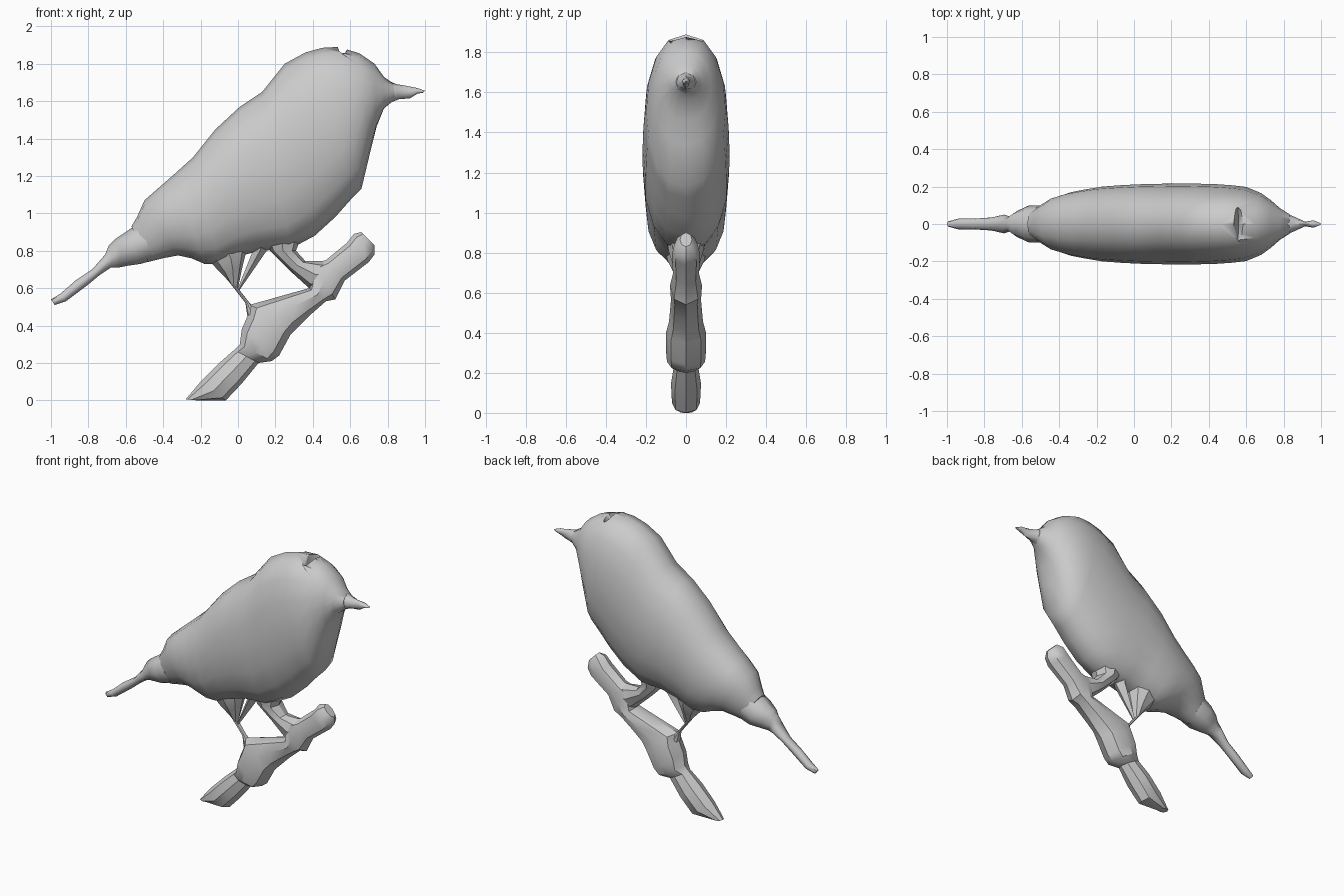
import bpy
import bmesh
import math
from mathutils import Vector

default = bpy.data.objects.get("Cube")
if default:
    bpy.data.objects.remove(default, do_unlink=True)

SIDES = 16

clay = bpy.data.materials.new("clay grey")
clay.use_nodes = True
grey = (0.6, 0.6, 0.6, 1)
clay.diffuse_color = grey
clay.node_tree.nodes["Principled BSDF"].inputs["Base Color"].default_value = grey


def section(upper, lower, half_width, sides):
    """Boxy oval ring between an upper and a lower outline point."""
    upper = Vector((upper[0], 0, upper[1]))
    lower = Vector((lower[0], 0, lower[1]))
    middle, reach = (upper + lower) / 2, (upper - lower) / 2
    ring = []
    for i in range(sides):
        angle = math.tau * i / sides
        s = math.sin(angle)
        bulge = math.copysign(abs(s) ** 0.85, s)
        ring.append(middle + reach * math.cos(angle) + Vector((0, half_width * bulge, 0)))
    return ring


def loft(name, stations, sides=SIDES, sharp=50):
    """Skin a row of sections, each given as upper point, lower point, half width."""
    bm = bmesh.new()
    rings = [[bm.verts.new(p) for p in section(u, l, w, sides)] for u, l, w in stations]
    for a, b in zip(rings, rings[1:]):
        for i in range(sides):
            j = (i + 1) % sides
            bm.faces.new((a[i], a[j], b[j], b[i]))
    bm.faces.new(rings[0])
    bm.faces.new(rings[-1])
    bmesh.ops.recalc_face_normals(bm, faces=bm.faces)
    mesh = bpy.data.meshes.new(name)
    bm.to_mesh(mesh)
    bm.free()
    obj = bpy.data.objects.new(name, mesh)
    bpy.context.collection.objects.link(obj)
    mesh.materials.append(clay)
    bpy.ops.object.select_all(action='DESELECT')
    obj.select_set(True)
    bpy.context.view_layer.objects.active = obj
    bpy.ops.object.shade_smooth_by_angle(angle=math.radians(sharp))
    return obj


# Thin tail, overlapping the rump
loft("tail", [
    ((-1, .54), (-.98, .51), .015),
    ((-.95, .57), (-.92, .53), .03),
    ((-.87, .64), (-.8, .62), .03),
    ((-.78, .7), (-.74, .67), .035),
    ((-.71, .78), (-.68, .71), .05),
    ((-.69, .83), (-.64, .71), .04),
    ((-.66, .86), (-.59, .72), .07),
    ((-.6, .9), (-.52, .73), .1),
    ((-.53, .95), (-.45, .75), .1),
], sides=8)

# Body and head, from rump to the base of the beak
body = loft("body", [
    ((-.57, .93), (-.48, .74), .08),
    ((-.54, .98), (-.4, .76), .11),
    ((-.5, 1.07), (-.32, .775), .145),
    ((-.42, 1.14), (-.25, .76), .17),
    ((-.34, 1.21), (-.18, .73), .185),
    ((-.24, 1.3), (-.1, .73), .2),
    ((-.12, 1.45), (0, .77), .208),
    ((.01, 1.57), (.12, .8), .214),
    ((.13, 1.65), (.28, .81), .216),
    ((.25, 1.8), (.41, .88), .216),
    ((.36, 1.86), (.52, .98), .213),
    ((.45, 1.885), (.6, 1.07), .207),
    ((.54, 1.89), (.66, 1.13), .198),
    ((.65, 1.855), (.71, 1.34), .165),
    ((.73, 1.8), (.74, 1.46), .125),
    ((.78, 1.73), (.78, 1.56), .085),
    ((.83, 1.695), (.84, 1.61), .05),
])

# Small crease cut across the crown
crease = loft("crown_crease_cutter", [
    ((.535, 1.95), (.535, 1.88), .1),
    ((.552, 1.95), (.558, 1.8), .1),
    ((.585, 1.95), (.585, 1.88), .1),
], sides=8)
cut = body.modifiers.new("crown crease", 'BOOLEAN')
cut.operation = 'DIFFERENCE'
cut.solver = 'EXACT'
cut.object = crease
crease.hide_render = True
crease.hide_viewport = True

# Beak with a slightly swollen tip
loft("beak", [
    ((.8, 1.71), (.81, 1.59), .06),
    ((.85, 1.69), (.86, 1.61), .04),
    ((.91, 1.68), (.92, 1.615), .012),
    ((.96, 1.67), (.96, 1.64), .02),
    ((1, 1.655), (.99, 1.645), .005),
], sides=8)

# Rear thigh tapering into a thin leg that grips the branch
loft("rear_leg", [
    ((-.2, .8), (.06, .87), .11),
    ((-.12, .71), (.045, .8), .09),
    ((-.08, .67), (.025, .72), .06),
    ((-.045, .63), (0, .6), .02),
    ((.04, .52), (.055, .53), .015),
    ((.05, .45), (.1, .48), .03),
], sides=8, sharp=30)

# Flat wedge of feathers between the legs
loft("middle_leg", [
    ((.06, .86), (.19, .86), .06),
    ((.08, .8), (.16, .81), .05),
    ((-.005, .59), (.005, .585), .01),
], sides=4, sharp=30)

# Front leg joining the belly to the branch
loft("front_leg", [
    ((.13, .88), (.34, .88), .1),
    ((.17, .8), (.31, .8), .085),
    ((.27, .7), (.36, .745), .06),
    ((.38, .6), (.45, .745), .07),
    ((.44, .6), (.5, .74), .06),
], sides=8, sharp=30)

# Knotty branch, from its cut foot to the rounded top
loft("branch", [
    ((-.28, .005), (-.22, 0), .03),
    ((-.2, .1), (-.065, 0), .07),
    ((-.1, .2), (.02, .09), .075),
    ((-.02, .27), (.11, .2), .06),
    ((.01, .3), (.18, .21), .095),
    ((.02, .38), (.22, .24), .1),
    ((.05, .45), (.28, .35), .1),
    ((.06, .51), (.33, .4), .085),
    ((.22, .555), (.39, .46), .08),
    ((.38, .6), (.47, .53), .075),
    ((.4, .73), (.52, .54), .08),
    ((.47, .75), (.57, .64), .065),
    ((.58, .84), (.7, .74), .07),
    ((.62, .89), (.73, .78), .06),
    ((.66, .9), (.73, .83), .03),
], sides=8, sharp=35)
